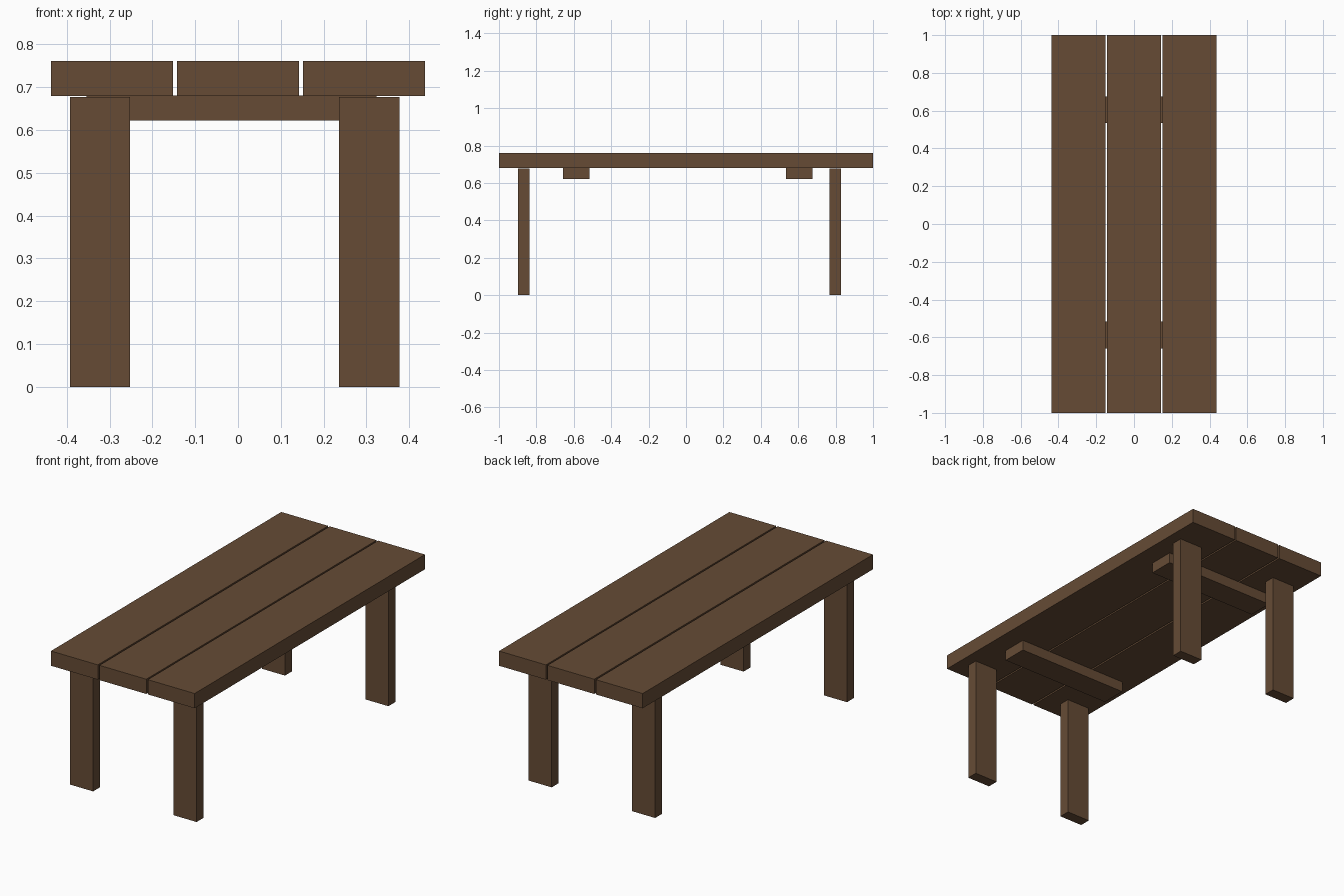
import bpy

if "Cube" in bpy.data.objects:
    bpy.data.objects.remove(bpy.data.objects["Cube"])

# One dark wood colour
wood = bpy.data.materials.new("dark wood")
wood.diffuse_color = (0.133, 0.071, 0.036, 1.0)
wood.use_nodes = True
wood.node_tree.nodes["Principled BSDF"].inputs["Base Color"].default_value = wood.diffuse_color


def box(name, x, y, z):
    """Box from (min, max) ranges on each axis."""
    bpy.ops.mesh.primitive_cube_add(size=1, location=[(a + b) / 2 for a, b in (x, y, z)])
    ob = bpy.context.object
    ob.name = name
    ob.scale = [b - a for a, b in (x, y, z)]
    bpy.ops.object.transform_apply(location=False, rotation=False, scale=True)
    ob.data.materials.append(wood)
    return ob


# Three thick planks running the length of the table
for side, x0 in (("left", -0.437), ("middle", -0.1425), ("right", 0.1515)):
    box(f"{side}_plank", (x0, x0 + 0.285), (-1, 1), (0.68, 0.761))

# Four legs, just below the planks
for end, y0 in (("front", -0.898), ("back", 0.768)):
    for side, x0 in (("left", -0.393), ("right", 0.236)):
        box(f"{end}_{side}_leg", (x0, x0 + 0.141), (y0, y0 + 0.061), (0, 0.677))

# Two cross battens under the planks
for end, y0 in (("front", -0.658), ("back", 0.535)):
    box(f"{end}_batten", (-0.354, 0.324), (y0, y0 + 0.141), (0.622, 0.681))
